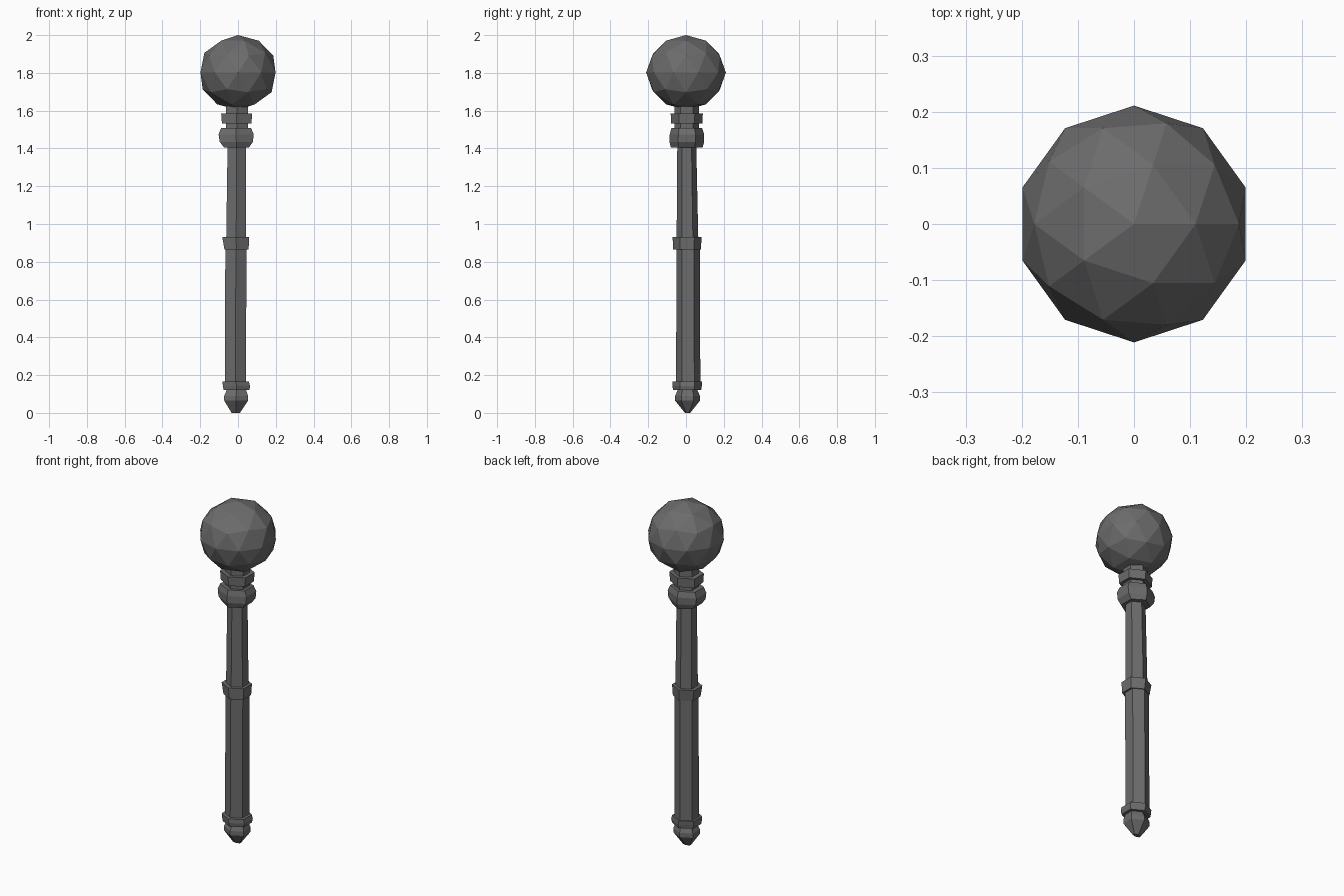
import bpy, bmesh, math

metal = bpy.data.materials.new("dark grey metal")
metal.diffuse_color = (0.15, 0.15, 0.15, 1)


def finish(name, bm):
    bmesh.ops.recalc_face_normals(bm, faces=bm.faces)
    me = bpy.data.meshes.new(name)
    bm.to_mesh(me)
    bm.free()
    me.materials.append(metal)
    ob = bpy.data.objects.new(name, me)
    bpy.context.collection.objects.link(ob)
    return ob


def hex_lathe(name, rings):
    """Six-sided closed part; each ring is (z, centre x, centre y, half width x, half depth y)."""
    bm = bmesh.new()
    loops = []
    for z, cx, cy, wx, wy in rings:
        loop = []
        for i in range(6):
            a = math.pi / 3 * i
            loop.append(bm.verts.new((cx + wx * math.sin(a) / math.sin(math.pi / 3),
                                      cy + wy * math.cos(a), z)))
        loops.append(loop)
    for lo, hi in zip(loops, loops[1:]):
        for i in range(6):
            j = (i + 1) % 6
            bm.faces.new((lo[i], lo[j], hi[j], hi[i]))
    bm.faces.new(loops[0])
    bm.faces.new(loops[-1])
    return finish(name, bm)


# pommel at the foot, with an off-centre chisel tip
hex_lathe("pommel", [(0.0, -0.012, 0.008, 0.022, 0.014), (0.065, -0.010, 0.008, 0.063, 0.066),
                     (0.09, -0.010, 0.008, 0.063, 0.066), (0.125, -0.008, 0.008, 0.050, 0.050)])
# lower collar
hex_lathe("lower_collar", [(0.12, -0.008, 0.006, 0.068, 0.074), (0.142, -0.008, 0.006, 0.072, 0.078),
                           (0.165, -0.012, 0.006, 0.070, 0.078)])
# grip and upper shaft
hex_lathe("lower_shaft", [(0.15, -0.014, 0.012, 0.056, 0.064), (0.88, -0.011, 0.011, 0.056, 0.062)])
hex_lathe("upper_shaft", [(0.88, -0.010, 0.008, 0.053, 0.058), (1.43, -0.007, 0.004, 0.048, 0.050)])
# middle band
hex_lathe("middle_band", [(0.865, -0.008, 0.005, 0.064, 0.073), (0.930, -0.012, 0.006, 0.071, 0.077)])
# stepped collars beneath the head
hex_lathe("upper_collar", [(1.405, -0.008, 0.004, 0.066, 0.084), (1.435, -0.009, 0.004, 0.088, 0.092),
                           (1.475, -0.010, 0.005, 0.093, 0.091), (1.507, -0.010, 0.004, 0.080, 0.082)])
hex_lathe("neck", [(1.49, -0.006, 0.004, 0.058, 0.064), (1.66, -0.004, 0.004, 0.058, 0.064)])
hex_lathe("neck_ring", [(1.532, -0.007, 0.004, 0.078, 0.083), (1.585, -0.007, 0.004, 0.082, 0.085)])

# faceted round head
bm = bmesh.new()
bmesh.ops.create_icosphere(bm, subdivisions=2, radius=1.0)
for v in bm.verts:
    v.co.x *= 0.209
    v.co.y *= 0.211
    v.co.z = 1.802 + v.co.z * 0.198
finish("head", bm)
